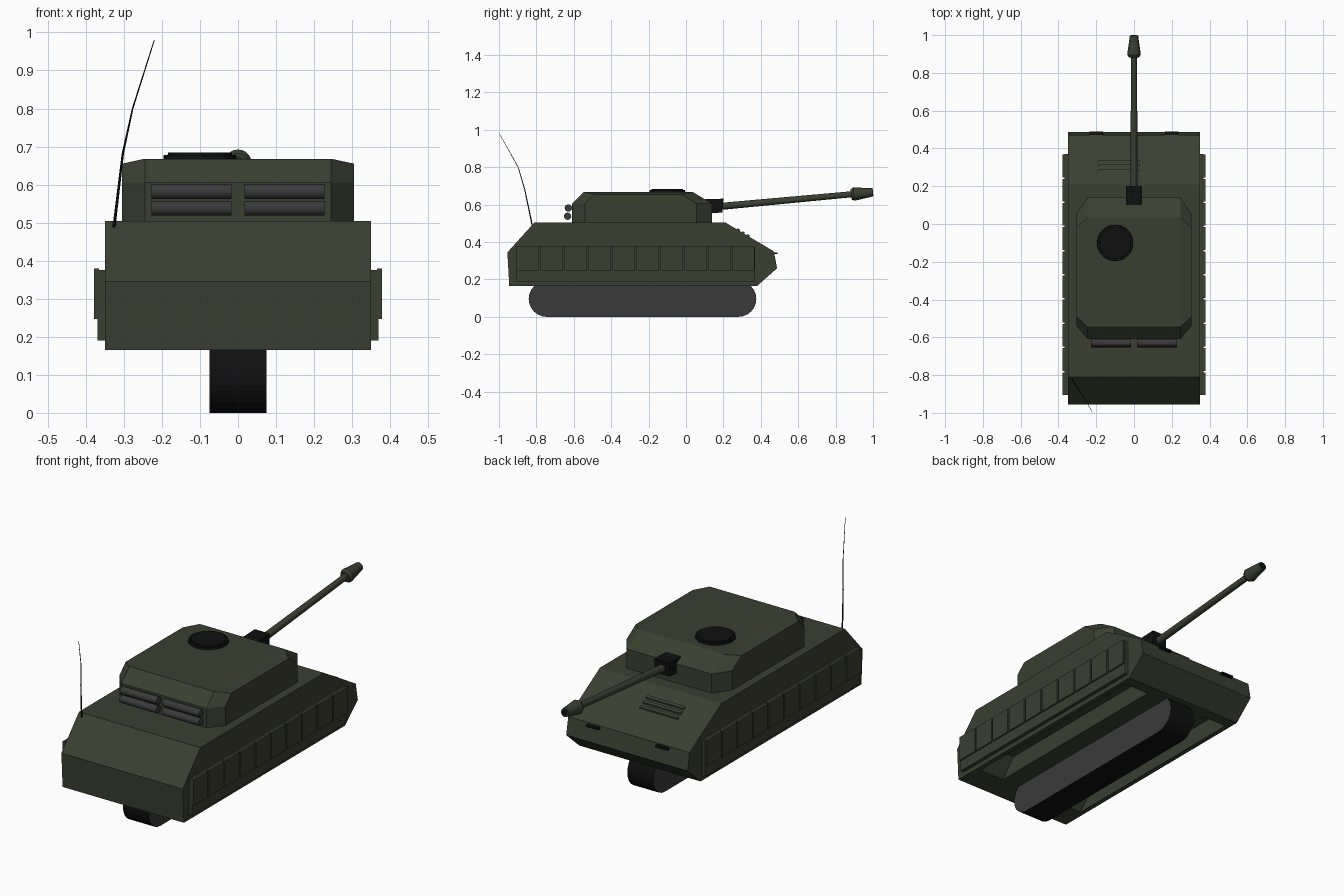
import bpy, bmesh, math
from mathutils import Vector, Matrix

if "Cube" in bpy.data.objects:
    bpy.data.objects.remove(bpy.data.objects["Cube"])


def mat(name, r, g, b):
    m = bpy.data.materials.new(name)
    m.diffuse_color = (r, g, b, 1)
    m.use_nodes = True
    m.node_tree.nodes["Principled BSDF"].inputs["Base Color"].default_value = m.diffuse_color
    return m


GREEN = mat("olive_green", 0.042, 0.050, 0.030)
GREY = mat("dark_grey", 0.042, 0.042, 0.043)
BLACK = mat("black", 0.005, 0.005, 0.005)


def finish(name, bm, *mats, smooth=False):
    bmesh.ops.recalc_face_normals(bm, faces=bm.faces)
    me = bpy.data.meshes.new(name)
    bm.to_mesh(me)
    bm.free()
    ob = bpy.data.objects.new(name, me)
    bpy.context.collection.objects.link(ob)
    for m in mats:
        me.materials.append(m)
    if smooth:
        bpy.ops.object.select_all(action='DESELECT')
        ob.select_set(True)
        bpy.context.view_layer.objects.active = ob
        bpy.ops.object.shade_smooth_by_angle(angle=math.radians(35))
    return ob


def prism(name, profile, x0, x1, *mats):
    """Extrude a (y, z) outline along x."""
    bm = bmesh.new()
    face = bm.faces.new([bm.verts.new((x0, y, z)) for y, z in profile])
    ext = bmesh.ops.extrude_face_region(bm, geom=[face])
    verts = [v for v in ext["geom"] if isinstance(v, bmesh.types.BMVert)]
    bmesh.ops.translate(bm, verts=verts, vec=(x1 - x0, 0, 0))
    return finish(name, bm, *mats)


def box(name, x0, x1, y0, y1, z0, z1, m):
    return prism(name, [(y0, z0), (y1, z0), (y1, z1), (y0, z1)], x0, x1, m)


def tube(name, a, b, r0, r1, m, segs=20):
    a, b = Vector(a), Vector(b)
    d = b - a
    mx = Matrix.Translation((a + b) / 2) @ d.to_track_quat('Z', 'Y').to_matrix().to_4x4()
    bm = bmesh.new()
    bmesh.ops.create_cone(bm, cap_ends=True, segments=segs, radius1=r0,
                          radius2=r1, depth=d.length, matrix=mx)
    return finish(name, bm, m, smooth=True)


# Hull with a trough cut into the underside on each side
hull = prism("hull", [(-0.945, 0.165), (-0.955, 0.345), (-0.81, 0.505), (0.21, 0.505),
                      (0.47, 0.35), (0.487, 0.26), (0.38, 0.165)], -0.35, 0.35, GREEN)
for s, side in ((1, "right"), (-1, "left")):
    cut = prism(f"trough_cutter_{side}", [(-0.86, 0.10), (-0.72, 0.26), (0.26, 0.26), (0.36, 0.10)],
                s * 0.18, s * 0.325, GREEN)
    cut.hide_render = True
    cut.hide_viewport = True
    mod = hull.modifiers.new(f"trough_{side}", 'BOOLEAN')
    mod.operation = 'DIFFERENCE'
    mod.solver = 'EXACT'
    mod.object = cut

    # Side skirt and its raised panels
    box(f"skirt_{side}", s * 0.345, s * 0.369, -0.905, 0.37, 0.19, 0.376, GREEN)
    n, y0, y1 = 10, -0.905, 0.375
    step = (y1 - y0) / n
    for i in range(n):
        a = y0 + i * step
        box(f"skirt_panel_{side}_{i}", s * 0.365, s * 0.378, a, a + step - 0.008, 0.247, 0.38, GREEN)

    # Small tow hooks on the nose
    box(f"tow_hook_{side}", s * 0.165, s * 0.235, 0.465, 0.489, 0.335, 0.345, BLACK)

# Central track: black tread, grey sides
R, ZC = 0.096, 0.096
outline = []
for cy, start in ((0.28, -90), (-0.745, 90)):
    for i in range(13):
        t = math.radians(start + i * 15)
        outline.append((cy + R * math.cos(t), ZC + R * math.sin(t)))
track = prism("track", outline, -0.075, 0.075, BLACK, GREY)
for p in track.data.polygons:
    p.material_index = 1 if abs(p.normal.x) > 0.9 else 0

# Faceted turret
bm = bmesh.new()
half = [(0.245, -0.61, 0.50), (0.305, -0.54, 0.50), (0.305, 0.055, 0.50), (0.245, 0.14, 0.50),
        (0.245, -0.61, 0.605), (0.305, -0.54, 0.605), (0.305, -0.49, 0.655), (0.305, -0.02, 0.655),
        (0.305, 0.055, 0.605), (0.245, 0.14, 0.605), (0.245, -0.545, 0.668), (0.245, 0.035, 0.668)]
for x, y, z in half:
    bm.verts.new((x, y, z))
    bm.verts.new((-x, y, z))
bmesh.ops.convex_hull(bm, input=bm.verts)
bmesh.ops.dissolve_limit(bm, angle_limit=0.02, verts=bm.verts, edges=bm.edges)
finish("turret", bm, GREEN)

# Hatch with a slightly smaller lid
tube("hatch_ring", (-0.1, -0.1, 0.66), (-0.1, -0.1, 0.678), 0.097, 0.095, BLACK, 32)
tube("hatch_lid", (-0.1, -0.1, 0.67), (-0.1, -0.1, 0.684), 0.086, 0.084, BLACK, 32)

# Mantlet and gun, raised a few degrees


def gun(y):
    return (0, y, 0.592 + (y - 0.2) * 0.0925)


prism("mantlet", [(0.07, 0.55), (0.195, 0.558), (0.20, 0.632), (0.08, 0.628)], -0.043, 0.043, BLACK)
tube("barrel", gun(0.15), gun(0.9), 0.019, 0.016, GREEN)
tube("muzzle_collar", gun(0.882), gun(0.897), 0.027, 0.036, GREEN)
tube("muzzle_brake", gun(0.897), gun(0.998), 0.036, 0.022, GREEN)
tube("muzzle_bore", gun(0.99), gun(1.0), 0.016, 0.016, BLACK)

# Fuel drums behind the turret
for s in (-1, 1):
    for y, z in ((-0.629, 0.582), (-0.633, 0.538)):
        tube("fuel_drum", (s * 0.017, y, z), (s * 0.228, y, z), 0.0195, 0.0195, GREY)

# Vent bars on the sloped front plate
for y in (0.28, 0.306, 0.332):
    z = 0.505 - (y - 0.21) * 0.155 / 0.26
    prism("vent_bar", [(y - 0.006, z - 0.005), (y + 0.006, z - 0.012), (y + 0.008, z + 0.004),
                       (y - 0.004, z + 0.011)], -0.19, 0.03, GREEN)

# Whip antenna
pts = [(-0.326, -0.822, 0.488), (-0.303, -0.862, 0.68), (-0.277, -0.897, 0.80), (-0.22, -0.998, 0.98)]
radii = [0.004, 0.003, 0.002, 0.0012, 0.0005]
for i in range(3):
    tube(f"antenna_{i}", pts[i], pts[i + 1], radii[i], radii[i + 1], BLACK, 6)
